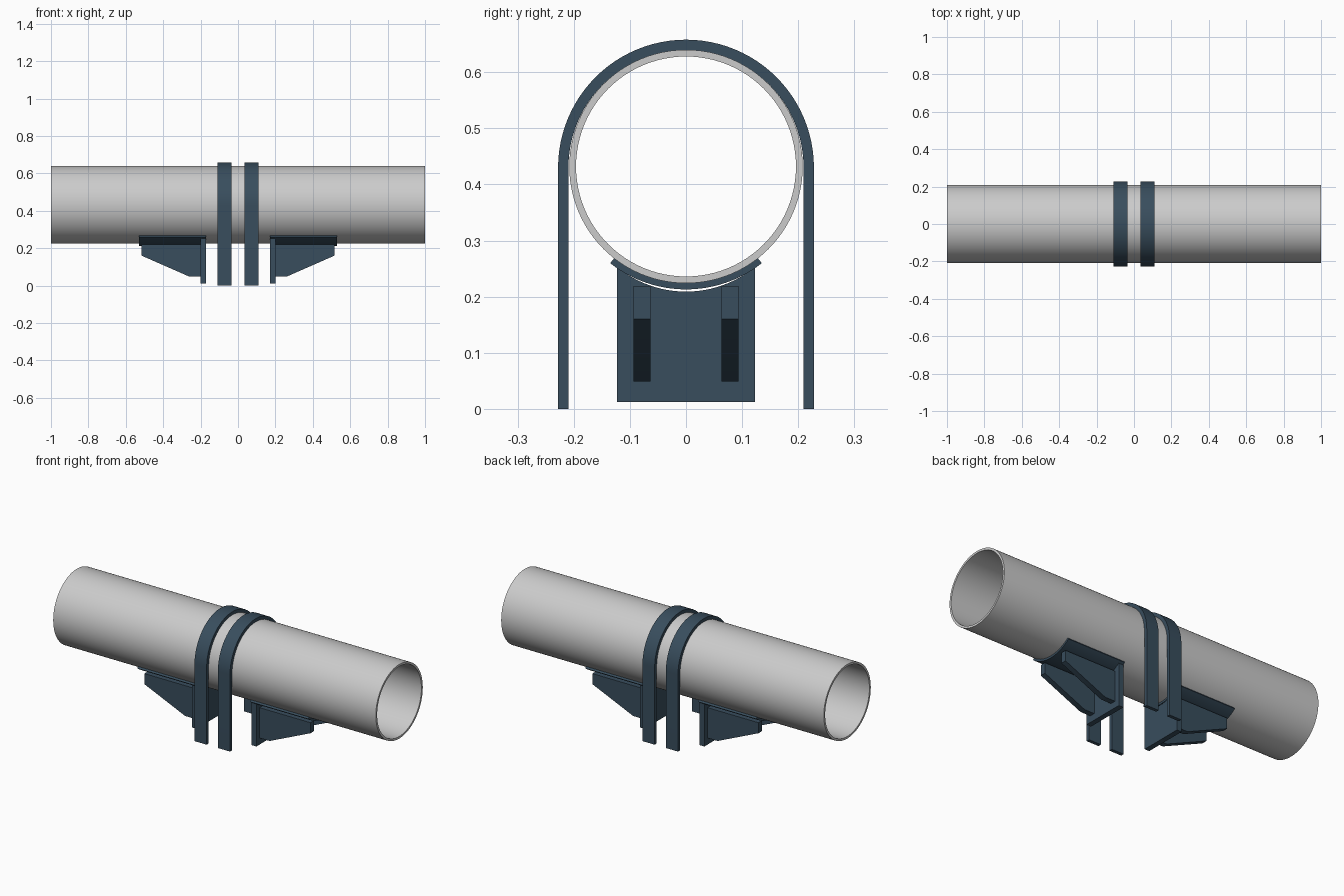
import bpy, bmesh, math

if "Cube" in bpy.data.objects:
    bpy.data.objects.remove(bpy.data.objects["Cube"])

CZ = 0.432  # pipe axis height

steel = bpy.data.materials.new("blue_steel")
steel.diffuse_color = (0.04, 0.075, 0.11, 1)
steel.use_nodes = True
steel.node_tree.nodes["Principled BSDF"].inputs["Base Color"].default_value = steel.diffuse_color


def finish(name, bm, mat):
    bmesh.ops.recalc_face_normals(bm, faces=bm.faces[:])
    me = bpy.data.meshes.new(name)
    bm.to_mesh(me)
    bm.free()
    ob = bpy.data.objects.new(name, me)
    bpy.context.collection.objects.link(ob)
    if mat:
        me.materials.append(mat)
    bpy.ops.object.select_all(action='DESELECT')
    ob.select_set(True)
    bpy.context.view_layer.objects.active = ob
    bpy.ops.object.shade_smooth_by_angle(angle=math.radians(30))
    return ob


def arc(r, a0, a1, n, cz=CZ, closed=False):
    """Points (y, z) on a circle; angle 0 is +y, 90 is up."""
    steps = n if closed else n + 1
    angs = [math.radians(a0 + (a1 - a0) * i / n) for i in range(steps)]
    return [(r * math.cos(a), cz + r * math.sin(a)) for a in angs]


def band(name, inner, outer, x0, x1, mat=steel, closed=False):
    """Solid strip between two matching (y, z) outlines, extruded along x."""
    bm = bmesh.new()
    rows = [[bm.verts.new((x, y, z)) for x, (y, z) in
             ((x0, p), (x1, p), (x1, q), (x0, q))] for p, q in zip(inner, outer)]
    pairs = list(zip(rows, rows[1:]))
    if closed:
        pairs.append((rows[-1], rows[0]))
    for a, b in pairs:
        for i in range(4):
            j = (i + 1) % 4
            bm.faces.new((a[i], a[j], b[j], b[i]))
    if not closed:
        bm.faces.new(rows[0])
        bm.faces.new(rows[-1])
    return finish(name, bm, mat)


def rib(name, profile, y0, y1):
    """Gusset: (x, z) profile extruded along y."""
    bm = bmesh.new()
    a = [bm.verts.new((x, y0, z)) for x, z in profile]
    b = [bm.verts.new((x, y1, z)) for x, z in profile]
    bm.faces.new(a)
    bm.faces.new(b)
    for i in range(len(a)):
        j = (i + 1) % len(a)
        bm.faces.new((a[i], a[j], b[j], b[i]))
    return finish(name, bm, steel)


# Hollow pipe
band("pipe", arc(0.196, 0, 360, 96, closed=True),
     arc(0.208, 0, 360, 96, closed=True), -1, 1, None, True)


# Inverted-U strap outline: two straight legs joined by a half circle
def strap_line(r):
    return [(r, 0)] + arc(r, 0, 180, 48, 0.43) + [(-r, 0)]


plate_top = arc(0.194, 270 - 39.3, 270 + 39.3, 24, 0.403)
plate_bottom = [(y, 0.0125) for y, z in plate_top]

for s, side in ((-1, "left"), (1, "right")):
    # Strap around the pipe
    band("strap_" + side, strap_line(0.2095), strap_line(0.228), s * 0.035, s * 0.11)
    # Curved saddle under the pipe
    band("saddle_" + side, arc(0.2075, 231.9, 308.1, 32),
         arc(0.2190, 231.9, 308.1, 32), s * 0.171, s * 0.53)
    # Upright end plate with a curved top edge
    band("end_plate_" + side, plate_top, plate_bottom, s * 0.171, s * 0.2)
    # Pair of tapered ribs
    outline = [(s * x, z) for x, z in
               ((0.2, 0.049), (0.262, 0.049), (0.515, 0.16), (0.515, 0.219), (0.2, 0.219))]
    for t, pos in ((-1, "front"), (1, "back")):
        rib(f"rib_{side}_{pos}", outline, t * 0.063, t * 0.094)
